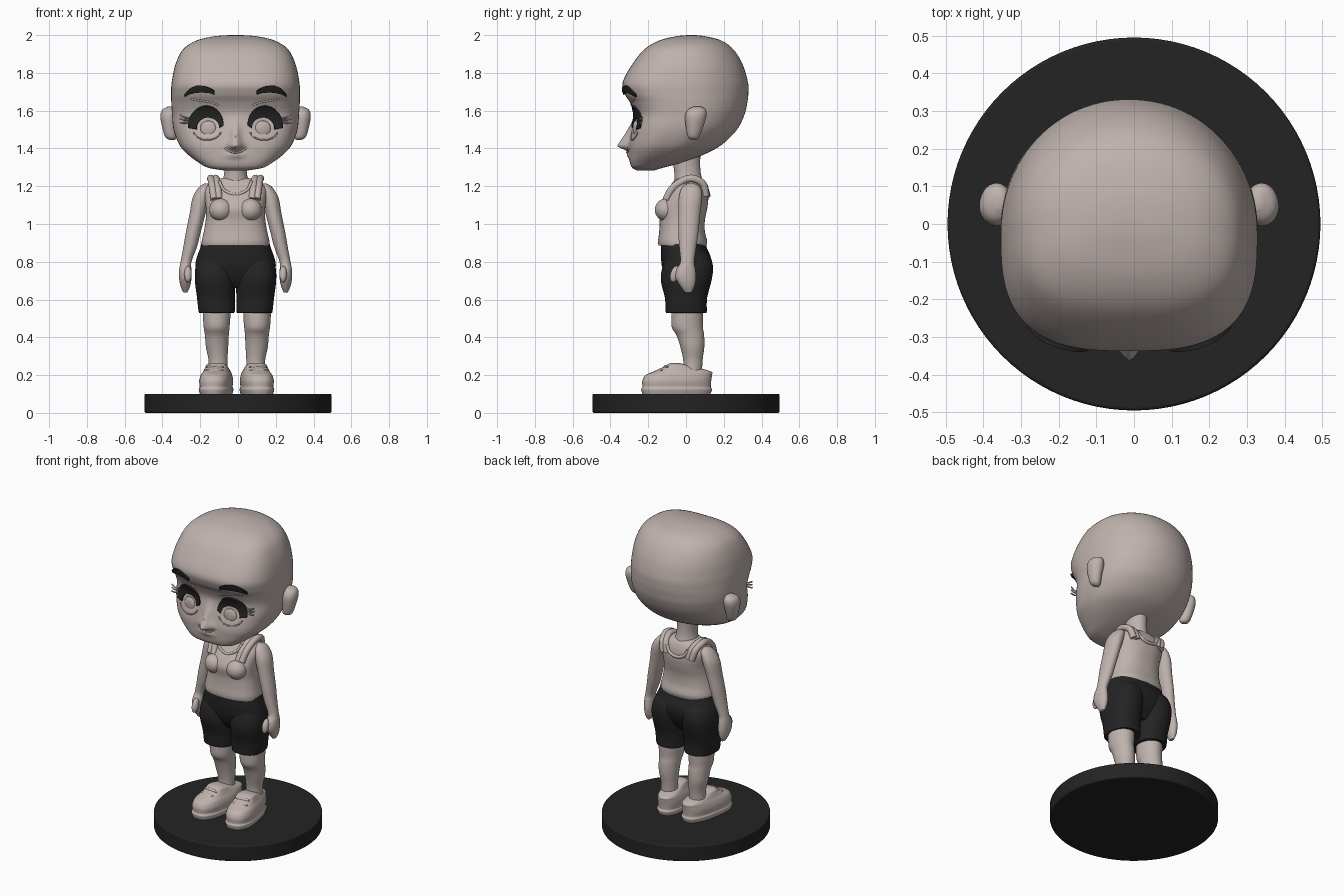
import bpy, bmesh, math
from mathutils import Vector, Matrix
from mathutils.bvhtree import BVHTree

CX = -0.013  # the figure stands slightly left of the base centre


def material(name, rgb):
    m = bpy.data.materials.new(name)
    m.diffuse_color = (*rgb, 1)
    return m


SKIN = material("warm grey", (0.52, 0.445, 0.42))
BLACK = material("soft black", (0.017, 0.017, 0.017))


def finish(ob, mat, angle=50):
    ob.data.materials.clear()
    ob.data.materials.append(mat)
    bpy.ops.object.select_all(action='DESELECT')
    ob.select_set(True)
    bpy.context.view_layer.objects.active = ob
    bpy.ops.object.shade_smooth_by_angle(angle=math.radians(angle))
    return ob


def from_bmesh(name, bm, mat):
    bmesh.ops.recalc_face_normals(bm, faces=bm.faces)
    me = bpy.data.meshes.new(name)
    bm.to_mesh(me)
    bm.free()
    ob = bpy.data.objects.new(name, me)
    bpy.context.collection.objects.link(ob)
    return finish(ob, mat)


def spline(rows, steps):
    """Smooth Catmull-Rom path through rows of numbers."""
    out = []
    for i in range(len(rows) - 1):
        p = [rows[max(i - 1, 0)], rows[i], rows[i + 1], rows[min(i + 2, len(rows) - 1)]]
        for k in range(steps):
            t = k / steps
            out.append([0.5 * (2 * b + (c - a) * t + (2 * a - 5 * b + 4 * c - d) * t * t
                               + (3 * b - a - 3 * c + d) * t ** 3) for a, b, c, d in zip(*p)])
    return out + [list(rows[-1])]


def loft(name, rows, mat, nf=2.0, nb=2.0, seg=40, steps=5, side=1, mid=0.46, shape=None, cx=CX):
    """Stack of horizontal rounded rings. Row: z, centre x, half width, front y, back y."""
    bm = bmesh.new()
    rings = []
    for z, x0, hw, yf, yb in spline(rows, steps):
        yc = yf + (yb - yf) * mid
        ring = []
        for k in range(seg):
            a = 2 * math.pi * k / seg
            c, s = math.cos(a), math.sin(a)
            n = nf if s < 0 else nb
            r = (abs(c) ** n + abs(s) ** n) ** (-1 / n)
            v = Vector((x0 + hw * c * r, yc + s * r * ((yc - yf) if s < 0 else (yb - yc)), z))
            if shape:
                v = shape(v, s < 0)
            ring.append(bm.verts.new((cx + side * v.x, v.y, v.z)))
        rings.append(ring)
    for a, b in zip(rings, rings[1:]):
        for k in range(seg):
            j = (k + 1) % seg
            bm.faces.new((a[k], a[j], b[j], b[k]))
    bm.faces.new(rings[0])
    bm.faces.new(rings[-1])
    return from_bmesh(name, bm, mat)


def ball(name, loc, radii, mat, rot=(0, 0, 0)):
    bpy.ops.mesh.primitive_uv_sphere_add(segments=28, ring_count=16, location=loc, rotation=rot)
    ob = bpy.context.object
    ob.name, ob.scale = name, radii
    return finish(ob, mat)


def tube(name, pts, radius, mat, flat=1.0):
    cu = bpy.data.curves.new(name, 'CURVE')
    cu.dimensions = '3D'
    cu.bevel_depth, cu.bevel_resolution, cu.use_fill_caps = radius, 3, True
    sp = cu.splines.new('POLY')
    path = spline(pts, 6)
    sp.points.add(len(path) - 1)
    for q, p in zip(sp.points, path):
        q.co = (*p, 1)
    ob = bpy.data.objects.new(name, cu)
    bpy.context.collection.objects.link(ob)
    bpy.ops.object.select_all(action='DESELECT')
    ob.select_set(True)
    bpy.context.view_layer.objects.active = ob
    bpy.ops.object.convert(target='MESH')
    return finish(bpy.context.object, mat)


# round display base
bpy.ops.mesh.primitive_cylinder_add(vertices=96, radius=0.495, depth=0.1, location=(0, 0, 0.05))
base = bpy.context.object
base.name = "display_base"
bev = base.modifiers.new("edge", 'BEVEL')
bev.width, bev.segments, bev.limit_method = 0.008, 3, 'ANGLE'
finish(base, BLACK)


# head, with nose and eye sockets pushed out of the front surface
def face_shape(v, front):
    if front:
        x, z = abs(v.x), v.z
        if z > 1.415:
            h = max(0, 1 - (z - 1.415) / 0.17) ** 1.6
        else:
            h = math.exp(-((z - 1.415) / 0.022) ** 2)
        w = 0.024 + 0.012 * math.exp(-((z - 1.42) / 0.03) ** 2)
        v.y -= 0.064 * h * math.exp(-(x / w) ** 2)
        v.y += 0.014 * math.exp(-((x - 0.15) / 0.07) ** 2 - ((z - 1.53) / 0.06) ** 2)
        v.y -= 0.012 * math.exp(-(x / 0.05) ** 2 - ((z - 1.365) / 0.018) ** 2)
    return v


head = loft("head", [
    (1.283, 0, 0.06, -0.26, -0.17), (1.298, 0, 0.145, -0.285, -0.12), (1.325, 0, 0.195, -0.297, -0.02),
    (1.37, 0, 0.255, -0.30, 0.10), (1.42, 0, 0.298, -0.30, 0.19), (1.50, 0, 0.328, -0.288, 0.27),
    (1.58, 0, 0.336, -0.275, 0.31), (1.64, 0, 0.34, -0.295, 0.324), (1.69, 0, 0.341, -0.325, 0.33),
    (1.75, 0, 0.338, -0.335, 0.328), (1.845, 0, 0.318, -0.285, 0.30), (1.925, 0, 0.278, -0.22, 0.25),
    (1.972, 0, 0.205, -0.14, 0.185), (1.994, 0, 0.11, -0.05, 0.10), (2.0, 0, 0.03, 0.01, 0.05)],
    SKIN, nf=2.9, nb=2.05, seg=180, steps=7, shape=face_shape)
tree = BVHTree.FromPolygons([v.co.copy() for v in head.data.vertices],
                            [tuple(p.vertices) for p in head.data.polygons])


def on_face(x, z, lift=0.0):
    hit, nor, _, _ = tree.ray_cast(Vector((x, -1, z)), Vector((0, 1, 0)))
    if nor.y > 0:
        nor = -nor
    return hit + nor * lift


def face_ribbon(name, upper, lower, thick, mat):
    """Plate between two (x, z) edges laid on the face."""
    bm = bmesh.new()
    n = 5
    grid = [[[bm.verts.new(on_face(u[0] + (l[0] - u[0]) * k / n, u[1] + (l[1] - u[1]) * k / n, h))
              for k in range(n + 1)] for u, l in zip(upper, lower)] for h in (thick, -0.004)]
    m = len(upper)
    for g in grid:
        for i in range(m - 1):
            for k in range(n):
                bm.faces.new((g[i][k], g[i + 1][k], g[i + 1][k + 1], g[i][k + 1]))
    t, b = [g[0] + [r[n] for r in g[1:]] + g[-1][n - 1::-1] + [r[0] for r in g[-2:0:-1]] for g in grid]
    for i in range(len(t)):
        j = (i + 1) % len(t)
        bm.faces.new((t[i], t[j], b[j], b[i]))
    return from_bmesh(name, bm, mat)


# mouth
tube("mouth", [on_face(CX + x, 1.378 + 8 * x * x, 0.001) for x in (-0.055, -0.03, 0, 0.03, 0.055)], 0.005, SKIN)

for s, tag in ((-1, "left"), (1, "right")):
    # brows
    up = spline([(0.11, 1.705), (0.14, 1.722), (0.19, 1.733), (0.235, 1.72), (0.265, 1.688)], 5)
    lo = spline([(0.112, 1.688), (0.14, 1.697), (0.19, 1.699), (0.235, 1.69), (0.262, 1.675)], 5)
    face_ribbon(tag + "_brow", [(CX + s * x, z) for x, z in up], [(CX + s * x, z) for x, z in lo], 0.012, BLACK)
    # dark upper eyelid arch
    arcs = []
    for rx, rz, z0, x0 in ((0.092, 0.105, 1.522, 0.155), (0.06, 0.056, 1.508, 0.145)):
        arcs.append([(CX + s * (x0 + rx * math.cos(a)), z0 + rz * math.sin(a))
                     for a in (math.radians(-8 + 188 * i / 26) for i in range(27))])
    face_ribbon(tag + "_eyelid", arcs[0], arcs[1], 0.009, BLACK)
    # iris, lower lid and eyelid crease
    p = on_face(CX + s * 0.145, 1.505)
    ball(tag + "_iris", p, (0.042, 0.014, 0.042), SKIN, (0, 0, s * 0.15))
    tube(tag + "_lower_lid", [on_face(CX + s * (0.15 + 0.075 * math.cos(a)), 1.50 + 0.055 * math.sin(a))
                              for a in (math.radians(195 + 15 * i) for i in range(11))], 0.004, SKIN)
    tube(tag + "_lid_crease", [on_face(CX + s * x, z) for x, z in
                               ((0.09, 1.628), (0.13, 1.643), (0.18, 1.652), (0.235, 1.662))], 0.005, SKIN)
    # outer lashes
    for dz in (-0.022, 0, 0.02):
        a = on_face(CX + s * 0.245, 1.55 + dz * 0.5)
        tube(tag + "_lash", [a, a + Vector((s * 0.025, -0.008, dz * 0.2)),
                             a + Vector((s * 0.05, -0.006, 0.008 + dz * 0.5))], 0.0045, SKIN)
    # ears
    loft(tag + "_ear", [(1.445, 0.335, 0.012, 0.03, 0.055), (1.46, 0.342, 0.03, 0.01, 0.07),
                        (1.51, 0.35, 0.038, 0.0, 0.09), (1.57, 0.352, 0.046, -0.005, 0.108),
                        (1.605, 0.35, 0.038, 0.01, 0.104), (1.622, 0.342, 0.014, 0.04, 0.08)],
         SKIN, seg=28, side=s)

# neck and torso with fitted top
loft("neck", [(1.16, 0, 0.09, -0.06, 0.10), (1.22, 0, 0.072, -0.06, 0.09), (1.27, 0, 0.06, -0.062, 0.078),
              (1.33, 0, 0.06, -0.068, 0.075), (1.42, 0, 0.065, -0.07, 0.08)], SKIN)
loft("torso_top", [(0.885, 0, 0.178, -0.145, 0.108), (0.91, 0, 0.179, -0.148, 0.112), (0.96, 0, 0.168, -0.142, 0.10),
                   (1.02, 0, 0.158, -0.14, 0.10), (1.08, 0, 0.157, -0.148, 0.112), (1.13, 0, 0.162, -0.125, 0.118),
                   (1.175, 0, 0.165, -0.092, 0.115), (1.21, 0, 0.145, -0.07, 0.105), (1.235, 0, 0.10, -0.055, 0.09),
                   (1.25, 0, 0.04, -0.03, 0.06)], SKIN, nf=2.4, nb=2.4, seg=56)
tube("front_neckline", [(CX + x, y, z) for x, y, z in ((-0.085, -0.058, 1.225), (-0.06, -0.088, 1.18), (0, -0.102, 1.155),
                                                       (0.06, -0.088, 1.18), (0.085, -0.058, 1.225))], 0.008, SKIN)
tube("back_neckline", [(CX + x, y, z) for x, y, z in ((-0.075, 0.105, 1.205), (-0.05, 0.116, 1.165), (0, 0.12, 1.15),
                                                      (0.05, 0.116, 1.165), (0.075, 0.105, 1.205))], 0.01, SKIN)

for s, tag in ((-1, "left"), (1, "right")):
    ball(tag + "_bust", (CX + s * 0.078, -0.105, 1.075), (0.062, 0.06, 0.06), SKIN)
    # shoulder straps
    for dx in (-0.013, 0.013):
        tube(tag + "_strap", [(CX + s * (x + dx), y, z) for x, y, z in (
            (0.10, -0.105, 1.13), (0.108, -0.07, 1.19), (0.115, -0.01, 1.232), (0.118, 0.04, 1.24),
            (0.105, 0.09, 1.21), (0.09, 0.105, 1.15)) ], 0.02, SKIN)
    # arms, hands and thumbs
    loft(tag + "_arm", [(1.215, 0.152, 0.012, 0.01, 0.045), (1.195, 0.16, 0.034, -0.02, 0.075),
                        (1.14, 0.182, 0.045, -0.038, 0.085), (1.05, 0.202, 0.042, -0.04, 0.075),
                        (0.95, 0.225, 0.039, -0.04, 0.065), (0.88, 0.24, 0.036, -0.036, 0.055),
                        (0.80, 0.262, 0.029, -0.03, 0.044), (0.76, 0.266, 0.032, -0.05, 0.05),
                        (0.715, 0.266, 0.033, -0.055, 0.053), (0.67, 0.266, 0.025, -0.03, 0.046),
                        (0.637, 0.266, 0.01, -0.005, 0.03)], SKIN, seg=32, side=s)
    ball(tag + "_thumb", (CX + s * 0.252, -0.058, 0.735), (0.02, 0.024, 0.045), SKIN, (-0.3, 0, 0))
    # shorts legs
    loft(tag + "_shorts_leg", [(0.53, 0.10, 0.092, -0.105, 0.108), (0.54, 0.10, 0.096, -0.108, 0.11),
                               (0.61, 0.104, 0.10, -0.112, 0.112), (0.70, 0.109, 0.106, -0.133, 0.135),
                               (0.77, 0.108, 0.104, -0.125, 0.143), (0.83, 0.10, 0.09, -0.10, 0.125),
                               (0.87, 0.09, 0.06, -0.06, 0.07)], BLACK, nf=2.5, nb=2.3, side=s)
    # legs with knees
    loft(tag + "_leg", [(0.22, 0.10, 0.05, -0.015, 0.085), (0.28, 0.10, 0.05, -0.015, 0.088),
                        (0.35, 0.105, 0.059, -0.03, 0.097), (0.41, 0.106, 0.063, -0.05, 0.096),
                        (0.45, 0.107, 0.068, -0.074, 0.09), (0.50, 0.107, 0.072, -0.078, 0.09),
                        (0.58, 0.107, 0.075, -0.075, 0.09)], SKIN, side=s, cx=-0.006)

    # shoes, toes turned out
    def splay(v, front):
        c, t = math.cos(0.14), math.sin(0.14)
        x = v.x - 0.1
        return Vector((0.1 + x * c - v.y * t, v.y * c + x * t, v.z))

    loft(tag + "_shoe", [(0.10, 0.098, 0.08, -0.232, 0.13), (0.125, 0.098, 0.086, -0.238, 0.138),
                         (0.138, 0.098, 0.081, -0.232, 0.132), (0.17, 0.098, 0.084, -0.232, 0.134),
                         (0.20, 0.098, 0.077, -0.215, 0.138), (0.218, 0.098, 0.068, -0.175, 0.135),
                         (0.238, 0.098, 0.06, -0.13, 0.07), (0.255, 0.098, 0.052, -0.10, 0.0),
                         (0.263, 0.098, 0.03, -0.085, -0.03)],
         SKIN, nf=2.5, nb=2.5, mid=0.4, side=s, shape=splay, cx=-0.008)
    for y, z in ((-0.135, 0.226), (-0.105, 0.244)):
        ball(tag + "_lace", (-0.008 + s * (0.1 - y * 0.14), y, z), (0.05, 0.012, 0.009), SKIN, (0, 0, s * 0.14))

# shorts hips
loft("shorts_hips", [(0.66, 0, 0.12, -0.07, 0.07), (0.71, 0, 0.185, -0.105, 0.105), (0.77, 0, 0.212, -0.126, 0.13),
                     (0.82, 0, 0.206, -0.132, 0.132), (0.87, 0, 0.188, -0.132, 0.112), (0.895, 0, 0.181, -0.13, 0.105)],
     BLACK, nf=2.4, nb=2.4, seg=56)
